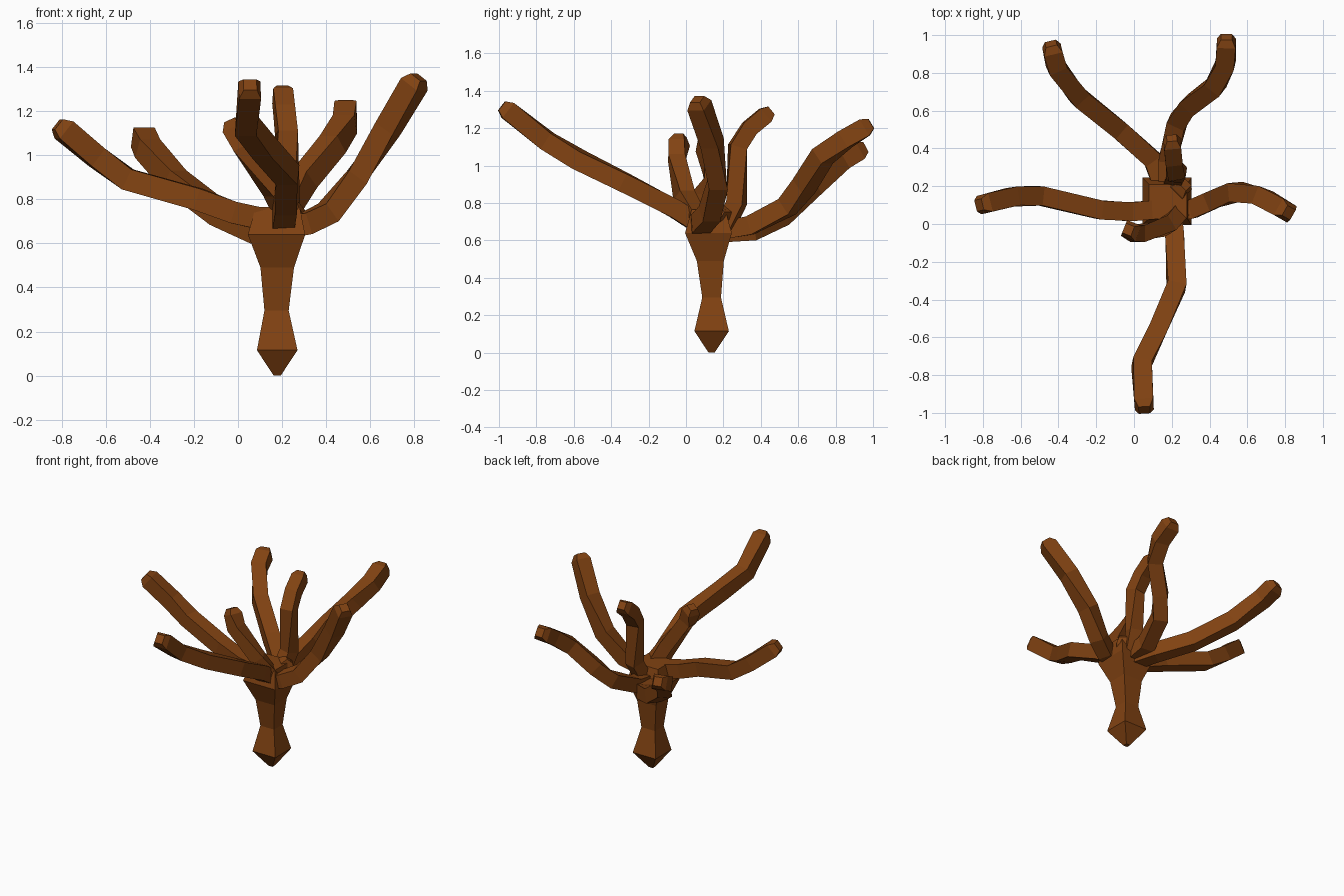
import bpy, bmesh
from mathutils import Vector

bark = bpy.data.materials.new("brown_bark")
bark.diffuse_color = (0.22, 0.055, 0.006, 1)


def skin_rings(name, rings):
    """Join a list of four-cornered rings into a closed, flat-shaded tube."""
    bm = bmesh.new()
    loops = [[bm.verts.new(p) for p in ring] for ring in rings]
    for a, b in zip(loops, loops[1:]):
        for i in range(4):
            j = (i + 1) % 4
            bm.faces.new((a[i], a[j], b[j], b[i]))
    bm.faces.new(loops[0][::-1])
    bm.faces.new(loops[-1])
    bmesh.ops.recalc_face_normals(bm, faces=bm.faces)
    mesh = bpy.data.meshes.new(name)
    bm.to_mesh(mesh)
    bm.free()
    mesh.materials.append(bark)
    obj = bpy.data.objects.new(name, mesh)
    bpy.context.collection.objects.link(obj)


def branch(name, points, r=0.05):
    """Square limb along a path, with a short tapered tip."""
    pts = [Vector(p) for p in points]
    tip_dir = (pts[-1] - pts[-2]).normalized()
    pts.insert(-1, pts[-1] - tip_dir * 0.04)
    rings = []
    for i, p in enumerate(pts):
        before = (p - pts[i - 1]).normalized() if i else Vector()
        after = (pts[i + 1] - p).normalized() if i < len(pts) - 1 else Vector()
        d = (before + after).normalized()
        side = d.cross(Vector((0, 0, 1))).normalized()
        up = side.cross(d)
        h = r * (0.6 if i == len(pts) - 1 else 1)
        rings.append([p + side * h * a + up * h * b
                      for a, b in ((-1, -1), (1, -1), (1, 1), (-1, 1))])
    skin_rings(name, rings)


# Trunk with pointed root and flared crown: centre x, y, z, half widths
trunk = [(0.178, 0.137, 0.0, 0.016, 0.016),
         (0.178, 0.137, 0.115, 0.092, 0.092),
         (0.175, 0.137, 0.295, 0.055, 0.05),
         (0.178, 0.13, 0.49, 0.076, 0.072),
         (0.175, 0.12, 0.64, 0.13, 0.125),
         (0.18, 0.12, 0.765, 0.10, 0.09)]
skin_rings("trunk", [[(x + a * hx, y + b * hy, z)
                      for a, b in ((-1, -1), (1, -1), (1, 1), (-1, 1))]
                     for x, y, z, hx, hy in trunk])

# Limbs, each from the crown outward to its tip
branch("left_branch", [(0.16, 0.08, 0.70), (-0.02, 0.065, 0.74), (-0.18, 0.075, 0.80),
                       (-0.50, 0.15, 0.89), (-0.64, 0.145, 0.99), (-0.82, 0.10, 1.14)])
branch("right_branch", [(0.20, 0.07, 0.67), (0.31, 0.08, 0.69), (0.41, 0.125, 0.74),
                        (0.54, 0.17, 0.90), (0.68, 0.14, 1.12), (0.82, 0.06, 1.355)])
branch("front_branch", [(0.20, 0.08, 0.68), (0.215, -0.06, 0.77), (0.225, -0.33, 0.91),
                        (0.12, -0.57, 1.03), (0.04, -0.74, 1.13), (0.055, -0.985, 1.32)])
branch("back_left_branch", [(0.16, 0.18, 0.64), (0.10, 0.34, 0.65), (-0.08, 0.50, 0.73),
                            (-0.29, 0.67, 0.89), (-0.41, 0.83, 1.03), (-0.44, 0.955, 1.10)])
branch("back_right_branch", [(0.18, 0.16, 0.65), (0.18, 0.34, 0.68), (0.23, 0.54, 0.78),
                             (0.30, 0.63, 0.89), (0.43, 0.73, 1.05), (0.485, 0.85, 1.14),
                             (0.49, 0.99, 1.225)])
branch("upper_back_branch", [(0.20, 0.20, 0.66), (0.225, 0.27, 0.80), (0.22, 0.275, 1.10),
                             (0.21, 0.34, 1.20), (0.20, 0.455, 1.295)], 0.045)
branch("inner_branch", [(0.24, 0.06, 0.70), (0.17, -0.01, 0.84), (0.02, -0.05, 1.04),
                        (-0.03, -0.03, 1.16)], 0.045)
# Short stub in the crown
branch("crown_stub", [(0.20, 0.14, 0.66), (0.27, 0.21, 0.77)], 0.045)
